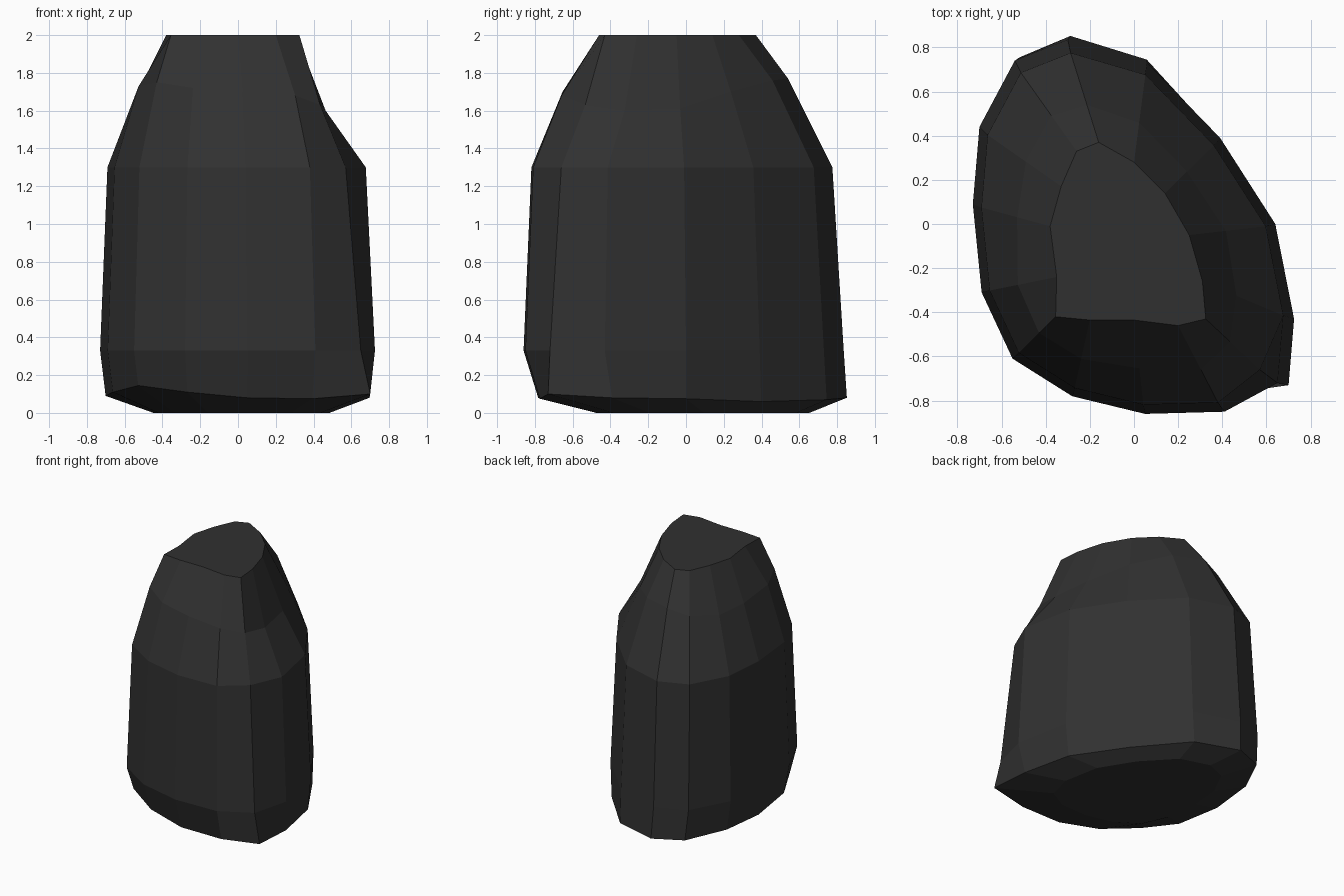
import bpy
import bmesh

# One row per vertical column of facets, counter-clockwise from the front right:
# widest x, y | flat top x, y | height of low edge | shoulder blend and height
COLUMNS = [
    (0.41, -0.85, 0.20, -0.46, 0.075, 0.43, 1.68),
    (0.65, -0.72, 0.325, -0.43, 0.10, 0.55, 1.63),
    (0.725, -0.43, 0.31, -0.26, 0.08, 0.58, 1.60),
    (0.64, 0.00, 0.25, -0.05, 0.075, 0.52, 1.61),
    (0.39, 0.39, 0.14, 0.14, 0.06, 0.55, 1.70),
    (0.06, 0.73, 0.00, 0.28, 0.07, 0.55, 1.76),
    (-0.30, 0.835, -0.16, 0.37, 0.08, 0.58, 1.77),
    (-0.54, 0.74, -0.26, 0.33, 0.09, 0.55, 1.73),
    (-0.70, 0.44, -0.33, 0.17, 0.10, 0.52, 1.69),
    (-0.73, 0.09, -0.38, -0.01, 0.09, 0.52, 1.70),
    (-0.69, -0.31, -0.35, -0.24, 0.11, 0.42, 1.73),
    (-0.55, -0.61, -0.355, -0.42, 0.145, 0.55, 1.75),
    (-0.28, -0.78, -0.20, -0.435, 0.11, 0.43, 1.72),
    (0.05, -0.86, 0.00, -0.435, 0.08, 0.43, 1.70),
]


def column_points(i, col):
    """Six points from the ground to the flat top."""
    x, y, tx, ty, low_z, blend, mid_z = col
    low = (x * 0.96, y * (0.91 if y < 0 else 1.02), low_z)
    if i == 1:                      # flared toe at the front right corner
        low = (0.70, -0.73, low_z)
    ux, uy = x * 0.94 - 0.005, y * 0.94 - 0.01
    if i == 1:
        ux, uy = 0.57, -0.66
    return [
        (x * 0.64 + 0.02, y * 0.665 + 0.097, 0.0),
        low,
        (x, y, 0.33),
        (ux, uy, 1.30),
        (ux + (tx - ux) * blend, uy + (ty - uy) * blend, mid_z),
        (tx, ty, 2.0),
    ]


# Faceted stone: loft the columns and cap both ends
bm = bmesh.new()
cols = [[bm.verts.new(p) for p in column_points(i, c)] for i, c in enumerate(COLUMNS)]
for a, b in zip(cols, cols[1:] + cols[:1]):
    for k in range(len(a) - 1):
        bm.faces.new((a[k], b[k], b[k + 1], a[k + 1]))
bm.faces.new([c[-1] for c in cols])
bm.faces.new([c[0] for c in reversed(cols)])
bmesh.ops.recalc_face_normals(bm, faces=bm.faces)

mesh = bpy.data.meshes.new("stone")
bm.to_mesh(mesh)
bm.free()
stone = bpy.data.objects.new("stone", mesh)
bpy.context.collection.objects.link(stone)

# Dark stone colour
mat = bpy.data.materials.new("dark_stone")
mat.diffuse_color = (0.03, 0.03, 0.03, 1.0)
mesh.materials.append(mat)
